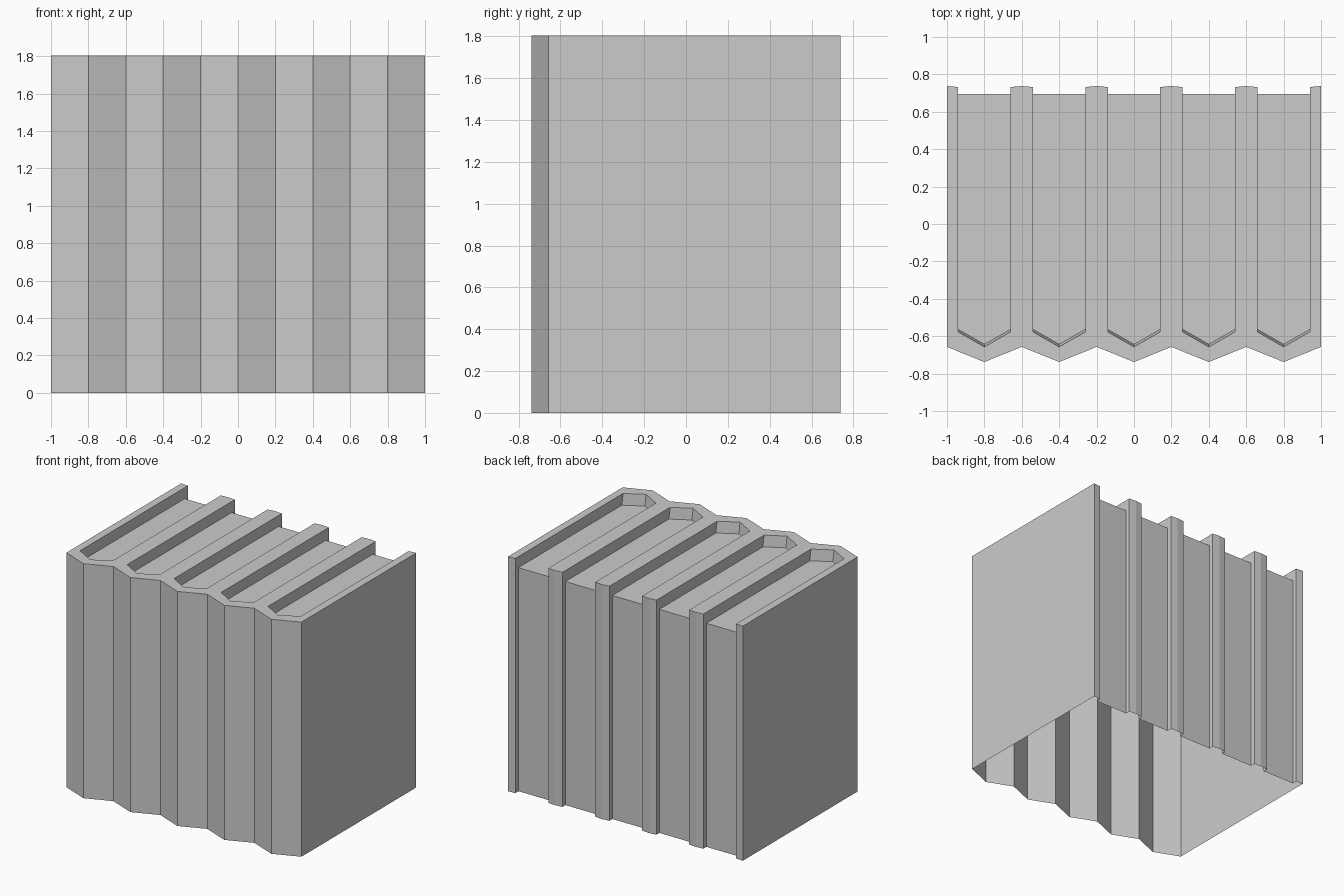
import bpy
import bmesh
from mathutils import Vector

if "Cube" in bpy.data.objects:
    bpy.data.objects.remove(bpy.data.objects["Cube"])

H = 1.805          # cover height
PAGE_Z = 1.72      # top of the page block
PAGE_BACK = 0.695  # rear of the page block

# Plan outlines of one book: x offset from its centre, y
OUTER = [(-0.2, 0.738), (-0.2, -0.657), (0, -0.738), (0.2, -0.657), (0.2, 0.738)]
INNER = [(-0.14, 0.732), (-0.14, -0.577), (0, -0.657), (0.14, -0.577), (0.14, 0.732)]
PAGES = [(-0.14, PAGE_BACK), (-0.14, -0.563), (0, -0.643), (0.14, -0.563), (0.14, PAGE_BACK)]


def at(outline, z):
    return [(x, y, z) for x, y in outline]


def add_face(bm, points, outward):
    """Add a face whose normal agrees with the outward direction."""
    f = bm.faces.new([bm.verts.new(p) for p in points])
    f.normal_update()
    if f.normal.dot(Vector(outward)) < 0:
        f.normal_flip()


def finish(bm, name, x):
    bmesh.ops.remove_doubles(bm, verts=bm.verts[:], dist=0.0001)
    mesh = bpy.data.meshes.new(name)
    bm.to_mesh(mesh)
    bm.free()
    ob = bpy.data.objects.new(name, mesh)
    ob.location.x = x
    bpy.context.collection.objects.link(ob)


def book_cover(i, x):
    bm = bmesh.new()
    top, bottom = at(OUTER, H), at(OUTER, 0)
    rim, inset = at(INNER, H), at(PAGES, PAGE_Z)
    # Rim around the pages
    for k in range(4):
        add_face(bm, [top[k], top[k + 1], rim[k + 1], rim[k]], (0, 0, 1))
    # Pointed spine and the sloped wall behind it
    for k in (1, 2):
        add_face(bm, [top[k], top[k + 1], bottom[k + 1], bottom[k]], (0, -1, 0))
        add_face(bm, [rim[k], rim[k + 1], inset[k + 1], inset[k]], (0, 1, 0))
    for side in (-1, 1):
        a, b = 0.14 * side, 0.2 * side
        # Inner board face above and behind the pages
        add_face(bm, [(a, 0.732, H), (a, -0.577, H), (a, -0.563, PAGE_Z),
                      (a, PAGE_BACK, PAGE_Z), (a, PAGE_BACK, 0), (a, 0.732, 0)], (-side, 0, 0))
        # Rear edge of the board
        add_face(bm, [(a, 0.732, 0), (b, 0.738, 0), (b, 0.738, H), (a, 0.732, H)], (0, 1, 0))
        # Outer board face, only at the ends of the row
        if (side < 0 and i == 0) or (side > 0 and i == 4):
            add_face(bm, [(b, -0.657, 0), (b, 0.738, 0), (b, 0.738, H), (b, -0.657, H)], (side, 0, 0))
    finish(bm, f"book_cover_{i + 1}", x)


def book_pages(i, x):
    bm = bmesh.new()
    left, right = PAGES[0], PAGES[4]
    mid = (0, PAGE_BACK)
    # Top of the pages in two halves
    add_face(bm, at([left, PAGES[1], PAGES[2], mid], PAGE_Z), (0, 0, 1))
    add_face(bm, at([mid, PAGES[2], PAGES[3], right], PAGE_Z), (0, 0, 1))
    # Rear of the pages
    for a, b in ((left, mid), (mid, right)):
        add_face(bm, at([a, b], 0) + at([b, a], PAGE_Z), (0, 1, 0))
    finish(bm, f"book_pages_{i + 1}", x)


# Row of five books, open underneath
for i in range(5):
    book_cover(i, -0.8 + 0.4 * i)
    book_pages(i, -0.8 + 0.4 * i)
